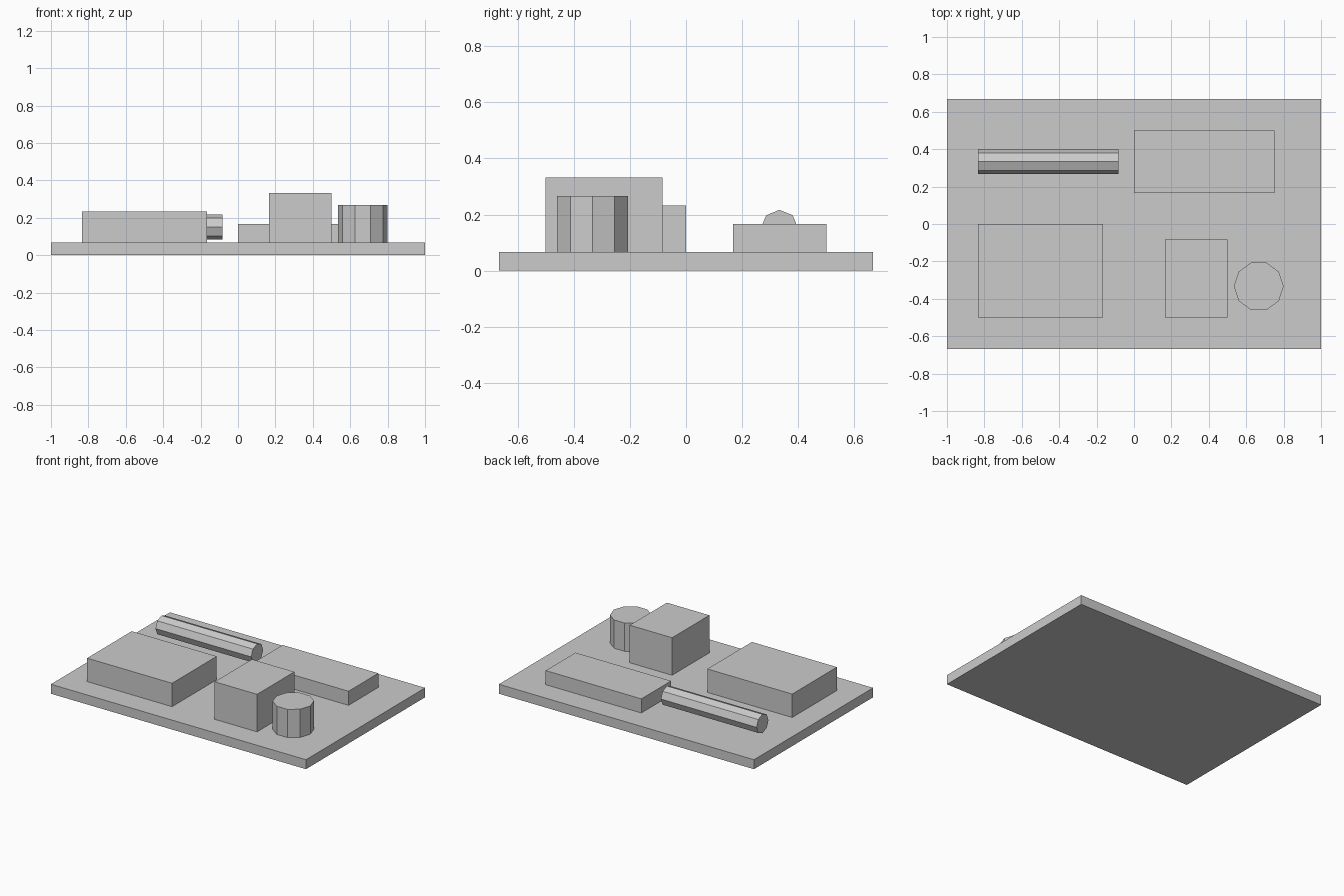
import bpy
from math import pi

cube = bpy.data.objects.get("Cube")
if cube:
    bpy.data.objects.remove(cube, do_unlink=True)

# One plain grey for the whole model
grey = bpy.data.materials.new("light_grey")
grey.use_nodes = True
colour = (0.6, 0.6, 0.6, 1)
grey.diffuse_color = colour
grey.node_tree.nodes["Principled BSDF"].inputs["Base Color"].default_value = colour

BASE_TOP = 0.067


def finish(name):
    obj = bpy.context.object
    obj.name = name
    obj.data.materials.clear()
    obj.data.materials.append(grey)
    return obj


def box(name, x, y, z):
    """Box from (low, high) limits on each axis."""
    limits = (x, y, z)
    bpy.ops.mesh.primitive_cube_add(size=1, location=[(a + b) / 2 for a, b in limits])
    bpy.context.object.scale = [b - a for a, b in limits]
    bpy.ops.object.transform_apply(location=False, rotation=False, scale=True)
    return finish(name)


def prism(name, sides, radius, length, centre, rotation):
    bpy.ops.mesh.primitive_cylinder_add(vertices=sides, radius=radius, depth=length,
                                        location=centre, rotation=rotation)
    return finish(name)


# Base slab
box("base_plate", (-1, 1), (-0.667, 0.667), (0, BASE_TOP))

# Blocks standing on the slab
box("wide_block", (-0.833, -0.167), (-0.5, 0), (BASE_TOP, 0.233))
box("tall_block", (0.167, 0.5), (-0.5, -0.083), (BASE_TOP, 0.333))
box("low_block", (0, 0.75), (0.167, 0.5), (BASE_TOP, 0.167))

# Upright ten-sided drum, with a corner on the x axis
prism("round_tank", 10, 0.133, 0.2, (0.667, -0.333, 0.167), (0, 0, pi / 2))

# Lying eight-sided pipe, with a corner on top
prism("lying_pipe", 8, 0.067, 0.75, (-0.458, 0.333, 0.15), (0, pi / 2, 0))
